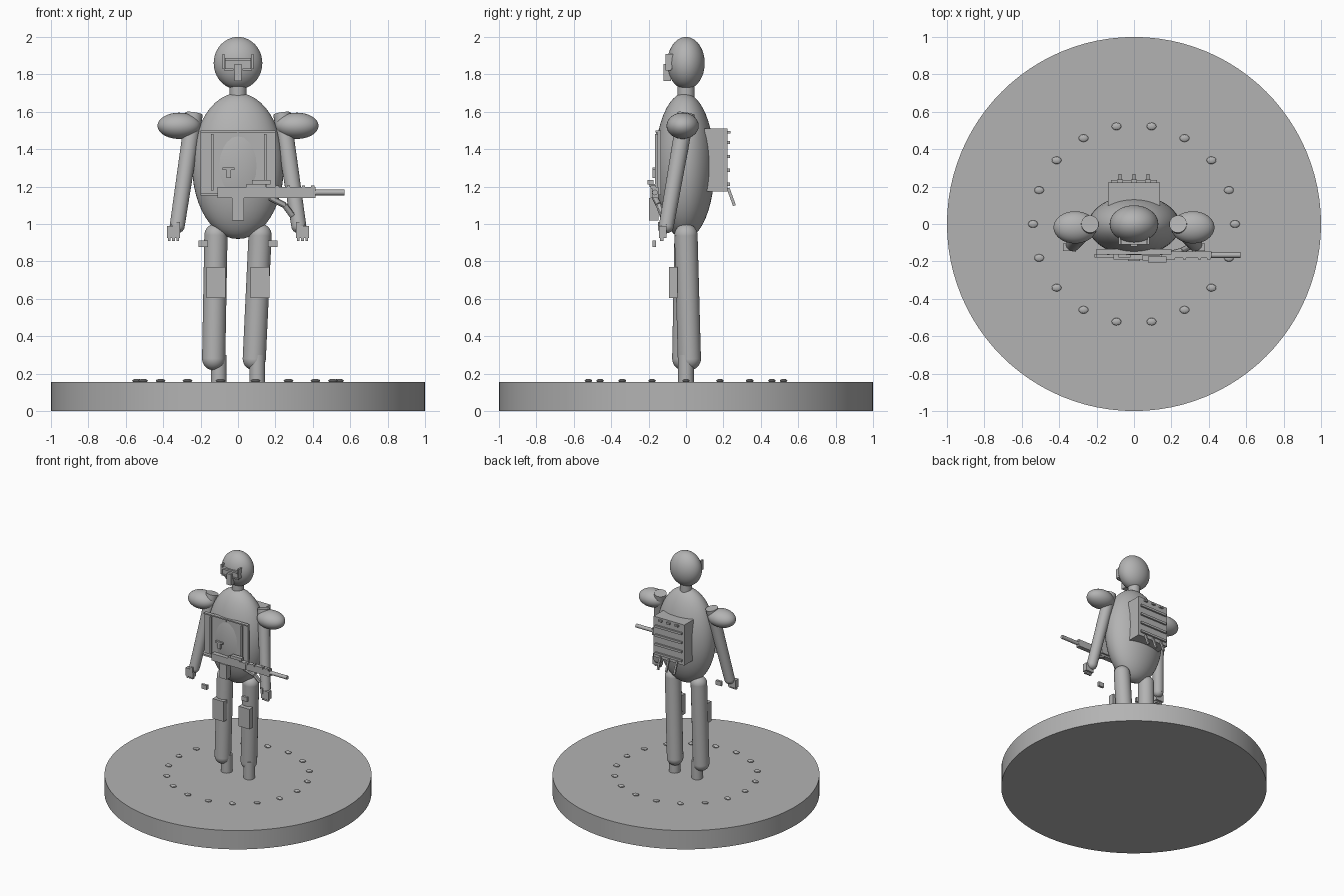
import bpy, math
from mathutils import Vector

cube = bpy.data.objects.get("Cube")
if cube:
    bpy.data.objects.remove(cube, do_unlink=True)

grey = bpy.data.materials.new("plain_grey")
grey.use_nodes = True
grey.diffuse_color = (.45, .45, .45, 1)
grey.node_tree.nodes["Principled BSDF"].inputs["Base Color"].default_value = grey.diffuse_color


def finish(name, size, smooth=False):
    """Name, size and colour the newest primitive."""
    part = bpy.context.object
    part.name = name
    part.scale = size
    part.data.materials.append(grey)
    if smooth:
        bpy.ops.object.transform_apply(location=False, rotation=False, scale=True)
        bpy.ops.object.shade_smooth_by_angle()
    return part


def box(name, x, y, z):
    """Block filling a (low, high) range on each axis."""
    ranges = (x, y, z)
    middle = [(low + high) / 2 for low, high in ranges]
    bpy.ops.mesh.primitive_cube_add(size=1, location=middle)
    return finish(name, [high - low for low, high in ranges])


def ball(name, center, radii, segments=48):
    bpy.ops.mesh.primitive_uv_sphere_add(segments=segments, ring_count=segments // 2, location=center)
    return finish(name, radii, smooth=True)


def rod(name, start, end, radius, end_radius=None, sides=32):
    """Round bar between two points, optionally tapered."""
    start, end = Vector(start), Vector(end)
    axis = end - start
    turn = axis.to_track_quat('Z', 'Y').to_euler()
    bpy.ops.mesh.primitive_cone_add(vertices=sides, radius1=radius, radius2=end_radius or radius,
                                    depth=axis.length, location=(start + end) / 2, rotation=turn)
    return finish(name, Vector.Fill(3, 1), smooth=True)


def around(center, width):
    """Range of the given width about a centre."""
    return (center - width / 2, center + width / 2)


# Display base with a ring of studs
floor = .155
rod("base", (0, 0, 0), (0, 0, floor), 1, sides=96)
stud_count = 18
for i in range(stud_count):
    angle = i * math.tau / stud_count
    spot = (.54 * math.cos(angle), .53 * math.sin(angle), floor + .007)
    ball("base_stud", spot, (.026, .02, .01), segments=16)

# Head, neck and torso
ball("head", (0, 0, 1.86), (.13, .1, .14))
rod("neck", (0, 0, 1.66), (0, 0, 1.76), .046)
ball("torso", (0, -.007, 1.31), (.245, .16, .39))

# Face mask
mask_front, mask_back, brow = -.11, -.08, 1.88
box("visor_bar", around(0, .14), (mask_front, mask_back), around(brow, .015))
box("mask_plate", around(0, .14), (-.1, mask_back), (1.82, brow))
box("nose_guard", around(0, .04), (-.12, mask_back), (1.765, 1.855))

# Shoulders, arms, hands and head sides, mirrored left and right
for side in (-1, 1):
    box("visor_side", around(side * .077, .012), (mask_front, -.06), (1.83, 1.91))
    box("cheek_bar", around(side * .05, .05), (mask_front, mask_back), around(1.827, .01))
    ball("shoulder_pad", (side * .315, -.018, 1.525), (.115, .086, .07))
    wrist = Vector((side * .325, -.105, .99))
    wrist_radius = .04
    rod("arm", (side * .235, 0, 1.59), wrist, .047, wrist_radius)
    ball("wrist", wrist, Vector.Fill(3, wrist_radius), segments=24)
    palm = side * .345
    box("hand", around(palm, .07), (-.145, wrist.y), (.925, wrist.z))
    box("thumb", around(side * .32, .02), (-.15, -.12), (.965, 1.01))
    for finger in (-1, 0, 1):
        box("finger", around(palm + finger * .022, .014), (-.14, -.12), (.908, .93))
    box("hip_clip", around(side * .185, .05), around(-.17, .02), around(.895, .036))

# Legs, ankles and thigh pads, with the feet slightly staggered
leg_radius, hip, ankle = .062, .118, .103
for side, heel in ((-1, Vector((-.13, -.012, .28))), (1, Vector((.087, .018, .28)))):
    top = Vector((side * hip, 0, .94))
    rod("leg", top, heel, leg_radius)
    for joint in (top, heel):
        ball("leg_end", joint, Vector.Fill(3, leg_radius), segments=32)
    rod("ankle", (side * ankle, 0, floor), (side * ankle, 0, .3), .042)
    box("thigh_pad", around(side * hip, .1), (-.09, -.045), (.605, .77))

# Chest plate with its strips and clasp
chest_front, chest_back, chest_top = -.153, -.135, 1.495
chest_width = around(0, .4)
box("chest_plate", chest_width, (chest_front, chest_back), (1.155, chest_top))
box("chest_rim", chest_width, (-.163, chest_back), around(chest_top, .01))
for strip in (-.137, .145):
    box("chest_strip", around(strip, .013), (-.165, chest_front), (1.18, 1.48))
box("chest_seam", around(0, .008), (-.16, chest_front), (1.475, chest_top))
clasp_x, clasp_depth = -.05, (-.178, chest_front)
box("clasp_stem", around(clasp_x, .024), clasp_depth, (1.245, 1.3))
box("clasp_bar", around(clasp_x, .065), clasp_depth, (1.288, 1.303))

# Long tool slung across the waist
tool_y, tool_back, tool_low, tool_high = -.166, -.148, 1.14, 1.197
tool_middle = (tool_low + tool_high) / 2
box("stock", (-.2, -.1), (-.18, tool_back), around(1.16, .013))
box("receiver", (-.11, .2), (-.19, tool_back), (tool_low, tool_high))
box("fore_guard", (.2, .415), (-.182, tool_back), (tool_low, tool_high))
rod("barrel", (.4, tool_y, tool_middle), (.57, tool_y, tool_middle), .015, sides=20)
box("magazine", around(0, .066), (-.197, tool_back), (1.02, tool_low))
box("scope", (.075, .175), (-.205, -.175), (1.212, 1.236))
box("scope_mount", (.045, .15), (-.195, tool_y), (tool_high, 1.215))
for bump in (.21, .27, .35, .4):
    box("rail_bump", around(bump, .018), (-.19, -.16), around(tool_high, .016))
grip_start, grip_bend, grip_tip = (.17, tool_y, tool_low), (.25, -.145, 1.1), (.29, -.125, 1.045)
rod("grip", grip_start, grip_bend, .016, sides=12)
rod("grip_end", grip_bend, grip_tip, .016, sides=12)

# Backpack with straps, buckles and slanted hanging tabs
pack_back, pack_low, pack_high = .222, 1.175, 1.51
box("backpack", around(0, .28), (.1, pack_back), (pack_low, pack_high))
strap_gap = (pack_high - pack_low) / 4.5
for row in range(4):
    height = pack_low + strap_gap * (row + .5)
    box("pack_strap", around(0, .244), (pack_back, pack_back + .014), around(height, .018))
for column in (-1, 0, 1):
    x = column * .075
    box("pack_buckle", around(x, .03), (pack_back, pack_back + .016), around(1.49, .014))
    tab = box("hanging_tab", around(x, .014), around(.242, .016), around(1.145, .1))
    tab.rotation_euler.x = math.radians(20)
